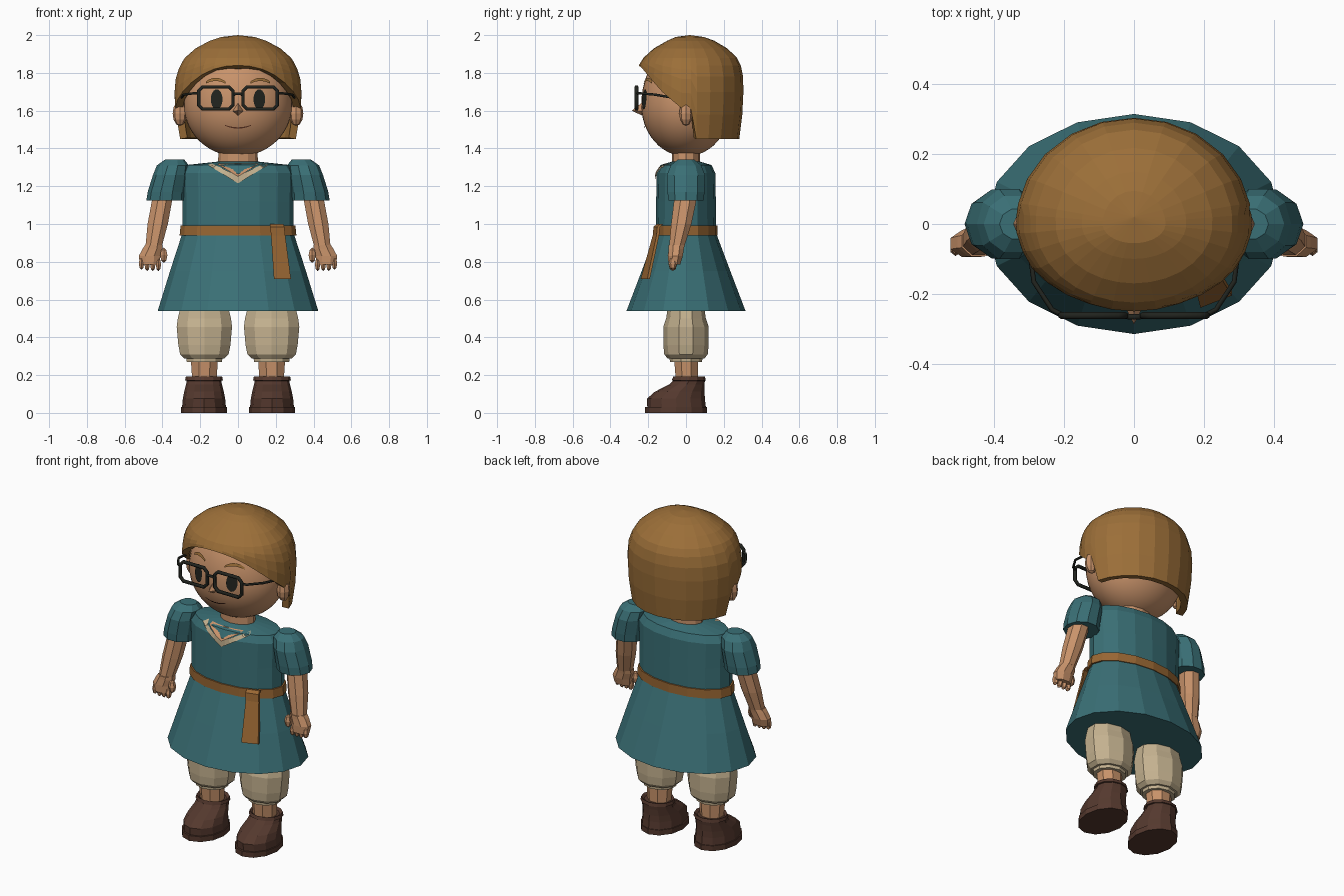
import bpy, bmesh, math
from mathutils import Vector

if "Cube" in bpy.data.objects:
    bpy.data.objects.remove(bpy.data.objects["Cube"])


def material(name, rgb):
    m = bpy.data.materials.new(name)
    m.diffuse_color = (*rgb, 1)
    m.use_nodes = True
    m.node_tree.nodes["Principled BSDF"].inputs["Base Color"].default_value = m.diffuse_color
    return m


TEAL = material("teal cloth", (0.042, 0.160, 0.180))
SKIN = material("skin", (0.58, 0.29, 0.145))
HAIR = material("brown hair", (0.33, 0.158, 0.040))
BELT = material("tan leather", (0.32, 0.135, 0.033))
CREAM = material("cream cloth", (0.55, 0.44, 0.275))
SHOE = material("dark leather", (0.089, 0.040, 0.027))
DARK = material("black frame", (0.015, 0.017, 0.013))
LIP = material("dark brown", (0.13, 0.04, 0.02))


def finish(name, bm, mat, smooth=False):
    bmesh.ops.recalc_face_normals(bm, faces=bm.faces)
    me = bpy.data.meshes.new(name)
    bm.to_mesh(me)
    bm.free()
    me.materials.append(mat)
    ob = bpy.data.objects.new(name, me)
    bpy.context.collection.objects.link(ob)
    for p in me.polygons:
        p.use_smooth = smooth
    return ob


def skin_rings(bm, rings, cap=True):
    """Join equal-length point loops with quads."""
    vs = [[bm.verts.new(p) for p in r] for r in rings]
    n = len(vs[0])
    for a, b in zip(vs, vs[1:]):
        for i in range(n):
            j = (i + 1) % n
            bm.faces.new((a[i], a[j], b[j], b[i]))
    if cap:
        bm.faces.new(vs[0])
        bm.faces.new(vs[-1])
    return vs


def loft(name, rings, sides, mat, s=1, turn=0.0):
    """Stack of horizontal ellipses given as (x, y, z, rx, ry)."""
    bm = bmesh.new()
    ang = [2 * math.pi * (i + turn) / sides for i in range(sides)]
    skin_rings(bm, [[(s * (x + rx * math.sin(a)), y - ry * math.cos(a), z) for a in ang]
                    for x, y, z, rx, ry in rings])
    return finish(name, bm, mat)


def ball(name, c, r, mat, smooth=True, seg=16, rows=10):
    bm = bmesh.new()
    bmesh.ops.create_uvsphere(bm, u_segments=seg, v_segments=rows, radius=1)
    for v in bm.verts:
        v.co = Vector([c[k] + r[k] * v.co[k] for k in range(3)])
    return finish(name, bm, mat, smooth)


def lerp_table(table, z):
    """Interpolate rows sorted by first value."""
    if z <= table[0][0]:
        return table[0][1:]
    for a, b in zip(table, table[1:]):
        if z <= b[0]:
            t = (z - a[0]) / (b[0] - a[0])
            return [p + t * (q - p) for p, q in zip(a[1:], b[1:])]
    return table[-1][1:]


def wire(name, pts, depth, mat, cyclic=False):
    cu = bpy.data.curves.new(name, 'CURVE')
    cu.dimensions = '3D'
    cu.bevel_depth = depth
    cu.bevel_resolution = 1
    cu.use_fill_caps = True
    sp = cu.splines.new('POLY')
    sp.points.add(len(pts) - 1)
    for p, q in zip(sp.points, pts):
        p.co = (*q, 1)
    sp.use_cyclic_u = cyclic
    cu.materials.append(mat)
    ob = bpy.data.objects.new(name, cu)
    bpy.context.collection.objects.link(ob)
    bpy.ops.object.select_all(action='DESELECT')
    ob.select_set(True)
    bpy.context.view_layer.objects.active = ob
    bpy.ops.object.convert(target='MESH')


def band(name, low, high, depth_at, mat):
    """Thin strip between two (x, z) lines laid onto a surface."""
    bm = bmesh.new()
    rows = [[bm.verts.new((x, depth_at(x, z), z)) for x, z in line] for line in (low, high)]
    for i in range(len(low) - 1):
        bm.faces.new((rows[0][i], rows[0][i + 1], rows[1][i + 1], rows[1][i]))
    bm.normal_update()
    flip = sum(f.normal.y for f in bm.faces) > 0
    ob = finish(name, bm, mat)
    if flip != (sum(p.normal.y for p in ob.data.polygons) > 0) or flip:
        if sum(p.normal.y for p in ob.data.polygons) > 0:
            ob.data.flip_normals()
    return ob


# Dress, belt and hanging sash end
DRESS = [(0.54, 0.425, 0.315), (0.75, 0.36, 0.235), (0.95, 0.295, 0.16), (1.12, 0.295, 0.158),
         (1.27, 0.30, 0.155), (1.312, 0.275, 0.135), (1.33, 0.11, 0.075)]
loft("dress", [(0, 0, z, rx, ry) for z, rx, ry in DRESS], 16, TEAL)
loft("belt", [(0, 0, 0.94, 0.309, 0.168), (0, 0, 0.993, 0.304, 0.168)], 16, BELT)
bm = bmesh.new()
skin_rings(bm, [[(x0, y, z), (x1, y + dy, z), (x1, y + dy + 0.014, z), (x0, y + 0.014, z)]
                for x0, x1, y, dy, z in ((0.17, 0.24, -0.155, 0.02, 1.0), (0.17, 0.245, -0.172, 0.02, 0.985),
                                         (0.175, 0.25, -0.176, 0.02, 0.94), (0.19, 0.28, -0.24, 0.035, 0.71))])
finish("sash_end", bm, BELT)


# Neckline: skin opening with a cream collar
def on_dress(x, z):
    rx, ry = lerp_table(DRESS, z)
    return -ry * math.sqrt(max(0, 1 - (x / rx) ** 2)) - 0.006


N = 12
xs = [-1 + 2 * i / N for i in range(N + 1)]
band("collar", [(0.16 * u, 1.215 + 0.098 * abs(u)) for u in xs],
     [(0.14 * u, 1.255 + 0.066 * abs(u)) for u in xs], on_dress, CREAM)
band("chest_opening", [(0.105 * u, 1.252 + 0.062 * abs(u)) for u in xs],
     [(0.105 * u, 1.321) for u in xs], lambda x, z: on_dress(x, z) - 0.002, SKIN)

# Arms, hands, legs and shoes
for s, side in ((-1, "right"), (1, "left")):
    loft(side + "_sleeve", [(0.383, 0, 1.125, 0.102, 0.098), (0.378, 0, 1.17, 0.100, 0.103),
                            (0.358, 0, 1.26, 0.092, 0.106), (0.345, 0, 1.31, 0.085, 0.085),
                            (0.335, 0, 1.342, 0.05, 0.045)], 10, TEAL, s, 0.5)
    loft(side + "_arm", [(0.395, 0, 1.2, 0.055, 0.062), (0.403, -0.005, 1.12, 0.058, 0.064),
                         (0.425, -0.025, 1.0, 0.058, 0.058), (0.446, -0.048, 0.885, 0.047, 0.044)],
         8, SKIN, s, 0.5)
    loft(side + "_hand", [(0.446, -0.05, 0.888, 0.05, 0.046), (0.452, -0.052, 0.868, 0.058, 0.044),
                          (0.468, -0.056, 0.83, 0.062, 0.042), (0.468, -0.062, 0.785, 0.055, 0.034)],
         8, SKIN, s, 0.5)
    for i in range(4):
        ball(f"{side}_finger_{i + 1}", (s * (0.421 + 0.03 * i), -0.07, 0.785 + 0.006 * (i == 3)),
             (0.016, 0.022, 0.034), SKIN, False, 6, 4)
    ball(side + "_thumb", (s * 0.393, -0.075, 0.835), (0.022, 0.022, 0.04), SKIN, False, 6, 4)

    loft(side + "_trouser", [(0.178, 0, z, rx, ry) for z, rx, ry in (
        (0.27, 0.098, 0.085), (0.288, 0.1, 0.087), (0.289, 0.112, 0.098), (0.31, 0.135, 0.115),
        (0.36, 0.145, 0.12), (0.455, 0.154, 0.12), (0.50, 0.148, 0.105), (0.57, 0.13, 0.095))],
        10, CREAM, s)
    loft(side + "_ankle", [(0.178, 0.005, 0.15, 0.068, 0.062), (0.178, 0, 0.29, 0.078, 0.068)],
         8, SKIN, s, 0.5)
    # Shoe rows: z, front y, back y, half width
    loft(side + "_shoe", [(0.18, (f + b) / 2, z, w, (b - f) / 2) for z, f, b, w in (
        (0.032, -0.205, 0.105, 0.116), (0.075, -0.207, 0.1, 0.112), (0.112, -0.165, 0.098, 0.105),
        (0.15, -0.09, 0.098, 0.095), (0.17, -0.068, 0.1, 0.092), (0.172, -0.075, 0.105, 0.1),
        (0.192, -0.068, 0.1, 0.096), (0.18, -0.055, 0.085, 0.08))], 12, SHOE, s)
    loft(side + "_sole", [(0.18, -0.053, 0, 0.122, 0.163), (0.18, -0.053, 0.032, 0.122, 0.163)],
         12, SHOE, s)

# Neck and head
loft("neck", [(0, 0, 1.30, 0.108, 0.075), (0, 0.0, 1.42, 0.1, 0.075)], 12, SKIN)
HX, HY, HZ = 0.287, 0.237, 1.63
head = ball("head", (0, 0, 0), (HX, HY, 0.272), SKIN, True, 40, 24)
for v in head.data.vertices:
    v.co.z = HZ + v.co.z * (1.21 if v.co.z > 0 else 1)


def on_face(x, z, gap=0.006):
    rz = 0.33 if z > HZ else 0.272
    return -HY * math.sqrt(max(0, 1 - (x / HX) ** 2 - ((z - HZ) / rz) ** 2)) - gap


bm = bmesh.new()
nv = [bm.verts.new(p) for p in ((0, -0.23, 1.645), (0, -0.287, 1.6), (-0.032, -0.225, 1.598),
                                (0.032, -0.225, 1.598), (0, -0.228, 1.572))]
for f in ((0, 2, 1), (0, 1, 3), (1, 2, 4), (1, 4, 3), (0, 3, 4, 2)):
    bm.faces.new([nv[i] for i in f])
finish("nose", bm, SKIN)
band("mouth", [(0.068 * u, 1.505 + 0.015 * u * u) for u in xs],
     [(0.068 * u, 1.512 + 0.012 * u * u) for u in xs], on_face, LIP)

for s, side in ((-1, "right"), (1, "left")):
    # Eyes, brows and ears
    arc = [math.sin(math.pi / 2 * u) for u in xs]
    band(side + "_eye", [(s * 0.113 + 0.031 * u, 1.66 - 0.053 * math.sqrt(1 - u * u)) for u in arc],
         [(s * 0.113 + 0.031 * u, 1.66 + 0.053 * math.sqrt(1 - u * u)) for u in arc], on_face, DARK)
    band(side + "_brow", [(s * (0.118 + 0.052 * u), 1.757 - 0.014 * u * u) for u in xs],
         [(s * (0.118 + 0.052 * u), 1.774 - 0.02 * u * u) for u in xs],
         lambda x, z: on_face(x, z, 0.009), HAIR)
    ball(side + "_ear", (s * 0.308, 0.0, 1.585), (0.038, 0.036, 0.066), SKIN, False, 8, 6)
    # Glasses: rounded rims and temple arms
    x0, x1, z0, z1, c = 0.026, 0.208, 1.608, 1.726, 0.022
    rim = [(x0 + c, z0), (x1 - c, z0), (x1, z0 + c), (x1, z1 - c),
           (x1 - c, z1), (x0 + c, z1), (x0, z1 - c), (x0, z0 + c)]
    wire(side + "_rim", [(s * x, -0.262, z) for x, z in rim], 0.0105, DARK, True)
    wire(side + "_temple_arm", [(s * 0.21, -0.258, 1.692), (s * 0.235, -0.245, 1.692),
                                (s * 0.287, -0.165, 1.685), (s * 0.305, -0.02, 1.66)], 0.007, DARK)
wire("glasses_bridge", [(-0.028, -0.262, 1.68), (-0.012, -0.266, 1.69), (0.012, -0.266, 1.69),
                        (0.028, -0.262, 1.68)], 0.008, DARK)

# Hair: crown profile (z, half width, front, back) trimmed by a hairline (angle, z)
CROWN = [(1.45, 0.312, 0.25, 0.282), (1.58, 0.332, 0.25, 0.298), (1.70, 0.338, 0.252, 0.304),
         (1.78, 0.330, 0.252, 0.302), (1.84, 0.308, 0.25, 0.29), (1.88, 0.282, 0.225, 0.27),
         (1.93, 0.225, 0.17, 0.218), (1.97, 0.15, 0.10, 0.15), (1.99, 0.09, 0.055, 0.095)]
LINE = [(0, 1.84), (12, 1.835), (24, 1.82), (36, 1.79), (48, 1.748), (60, 1.70), (72, 1.658),
        (84, 1.615), (95, 1.61), (101, 1.45), (115, 1.45), (131, 1.45), (148, 1.45), (164, 1.45), (180, 1.45)]
columns = LINE + [(360 - a, z) for a, z in LINE[-2:0:-1]]
bm = bmesh.new()
rows = []
for z in (1.99, 1.97, 1.93, 1.88, 1.84, 1.78, 1.70, 1.58, 1.45):
    row = []
    for a, low in columns:
        # lower rows spread evenly between the brow level and the hairline
        zz = z if z > 1.86 else 1.88 - (1.88 - low) * (1.88 - z) / 0.43
        rx, front, back = lerp_table(CROWN, zz)
        t = math.radians(a)
        row.append((rx * math.sin(t), -math.cos(t) * (front if math.cos(t) > 0 else back), zz))
    rows.append(row)
loops = skin_rings(bm, rows, False)
top = bm.verts.new((0, 0.02, 2.0))
for i in range(len(columns)):
    bm.faces.new((top, loops[0][i], loops[0][(i + 1) % len(columns)]))
hair = finish("hair", bm, HAIR)
if hair.data.polygons[-1].normal.z < 0:
    hair.data.flip_normals()
mod = hair.modifiers.new("thickness", 'SOLIDIFY')
mod.thickness = 0.04
mod.offset = -1
